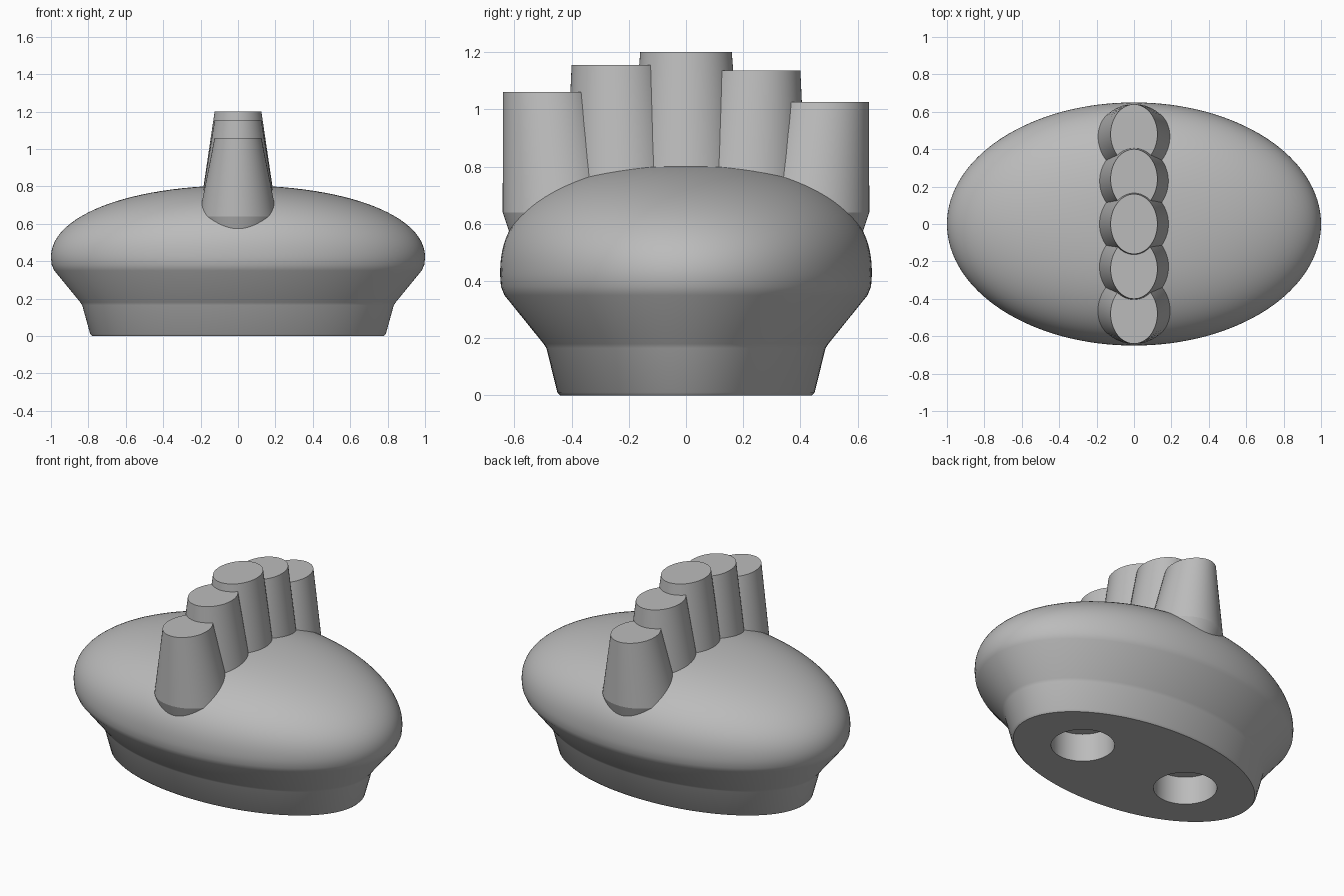
import bpy, bmesh, math

cube = bpy.data.objects.get("Cube")
if cube:
    bpy.data.objects.remove(cube, do_unlink=True)

grey = bpy.data.materials.new("plain grey")
grey.use_nodes = True
COLOUR = (0.5, 0.5, 0.5, 1)
grey.diffuse_color = COLOUR
grey.node_tree.nodes["Principled BSDF"].inputs["Base Color"].default_value = COLOUR


def loft(name, rings, sides=96):
    """Capped stack of ellipses, each given as (centre y, z, rx, ry)."""
    bm = bmesh.new()
    loops = []
    for cy, z, rx, ry in rings:
        angles = [2 * math.pi * i / sides for i in range(sides)]
        loops.append([bm.verts.new((rx * math.cos(a), cy + ry * math.sin(a), z)) for a in angles])
    for low, high in zip(loops, loops[1:]):
        for i in range(sides):
            j = (i + 1) % sides
            bm.faces.new((low[i], low[j], high[j], high[i]))
    bm.faces.new(loops[0][::-1])
    bm.faces.new(loops[-1])
    mesh = bpy.data.meshes.new(name)
    bm.to_mesh(mesh)
    bm.free()
    mesh.materials.append(grey)
    obj = bpy.data.objects.new(name, mesh)
    bpy.context.collection.objects.link(obj)
    return obj


def select(obj):
    bpy.ops.object.select_all(action='DESELECT')
    obj.select_set(True)
    bpy.context.view_layer.objects.active = obj


def smooth(obj, degrees):
    select(obj)
    bpy.ops.object.shade_smooth_by_angle(angle=math.radians(degrees))


# Body: flared foot, sloping underside, rounded rim and domed top
rings = [(0, 0, 0.78, 0.44), (0, 0.01, 0.79, 0.45), (0, 0.165, 0.833, 0.488),
         (0, 0.18, 0.843, 0.498), (0, 0.35, 0.982, 0.635), (0, 0.38, 0.996, 0.647)]
RIM, RISE, STEPS = 0.42, 0.385, 28
for k in range(STEPS):
    s = math.sin(math.pi / 2 * k / STEPS)
    rings.append((0, RIM + RISE * s, (1 - s ** 2.1) ** (1 / 2.1), 0.65 * (1 - s ** 2.4) ** (1 / 2.4)))
body = loft("body", rings, 128)

# Two round sockets in the underside
for x in (-0.366, 0.366):
    cutter = loft("socket_cutter", [(0, -0.1, 0.174, 0.174), (0, 0.17, 0.174, 0.174)], 64)
    cutter.location.x = x
    cutter.hide_render = True
    cut = body.modifiers.new("socket", 'BOOLEAN')
    cut.operation = 'DIFFERENCE'
    cut.solver = 'EXACT'
    cut.object = cutter
    select(body)
    bpy.ops.object.modifier_apply(modifier=cut.name)
    bpy.data.objects.remove(cutter, do_unlink=True)
smooth(body, 35)

# Row of five tapered pegs with oval tops, front to back
for n, height in enumerate((1.06, 1.155, 1.2, 1.135, 1.025)):
    row = n - 2
    base_y = 0.218 * row
    peg = loft(f"peg_{n + 1}", [(base_y * 0.98, 0.42, 0.14, 0.14), (base_y, 0.64, 0.208, 0.205),
                                (0.24 * row, height, 0.125, 0.16)], 64)
    smooth(peg, 15)
